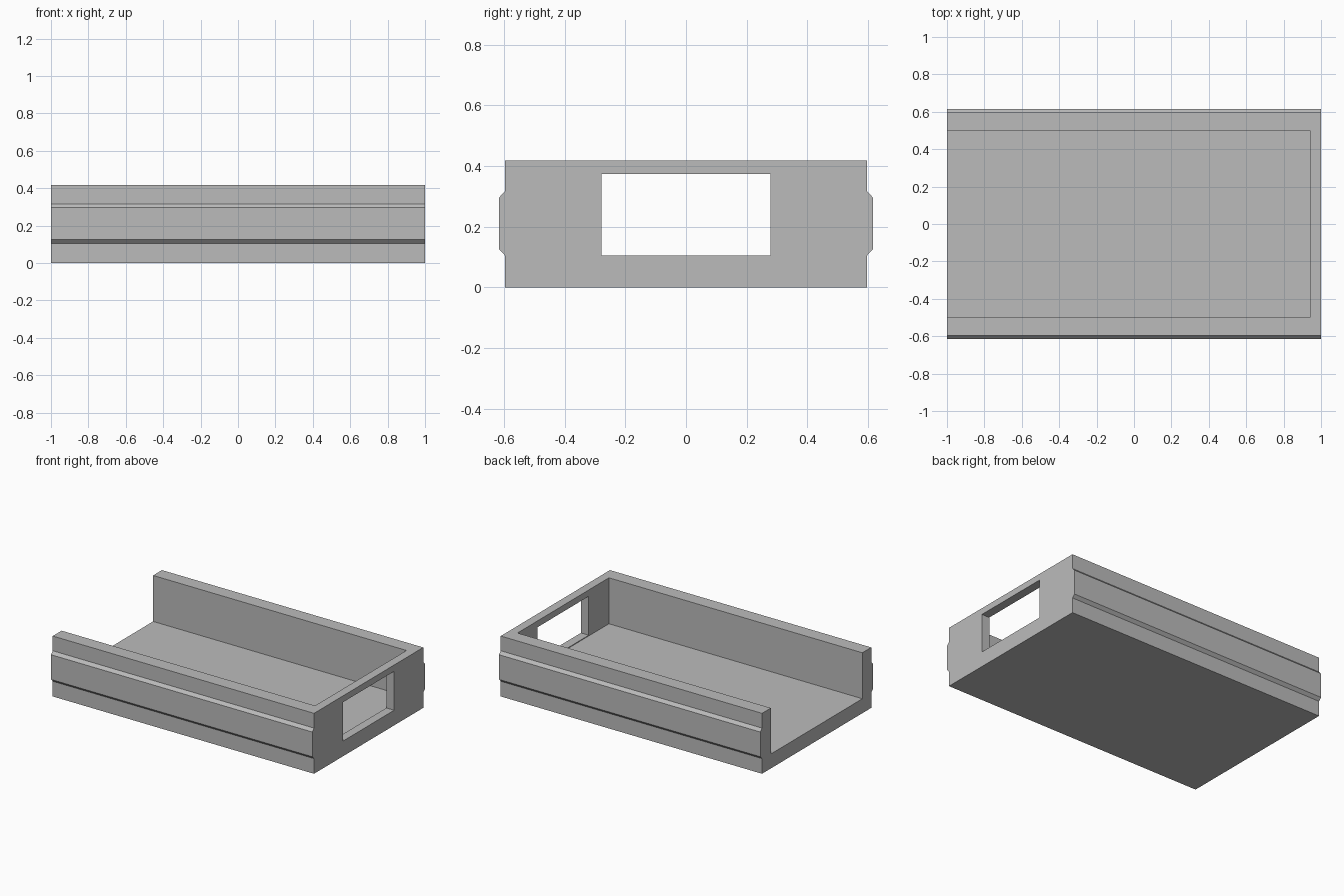
import bpy
import bmesh

if "Cube" in bpy.data.objects:
    bpy.data.objects.remove(bpy.data.objects["Cube"])

LENGTH, HEIGHT = 2.0, 0.418
SIDE, RIB = 0.597, 0.616          # half widths of the body and of its side ribs
FLOOR, INNER, END_WALL = 0.10, 0.50, 0.94

grey = bpy.data.materials.new("plain grey")
grey.use_nodes = True
colour = (0.5, 0.5, 0.5, 1)
grey.diffuse_color = colour
grey.node_tree.nodes["Principled BSDF"].inputs["Base Color"].default_value = colour


def extrude_along_x(name, profile, x0, x1):
    """Solid made by sweeping a (y, z) outline from x0 to x1."""
    bm = bmesh.new()
    face = bm.faces.new([bm.verts.new((x0, y, z)) for y, z in profile])
    swept = bmesh.ops.extrude_face_region(bm, geom=[face])["geom"]
    moved = [v for v in swept if isinstance(v, bmesh.types.BMVert)]
    bmesh.ops.translate(bm, verts=moved, vec=(x1 - x0, 0, 0))
    bmesh.ops.recalc_face_normals(bm, faces=bm.faces)
    mesh = bpy.data.meshes.new(name)
    bm.to_mesh(mesh)
    bm.free()
    mesh.materials.append(grey)
    obj = bpy.data.objects.new(name, mesh)
    bpy.context.collection.objects.link(obj)
    return obj


def rectangle(half_width, bottom, top):
    return [(-half_width, bottom), (half_width, bottom),
            (half_width, top), (-half_width, top)]


def cut(target, cutter):
    cutter.hide_render = True
    mod = target.modifiers.new(cutter.name, "BOOLEAN")
    mod.operation, mod.solver, mod.object = "DIFFERENCE", "EXACT", cutter
    bpy.context.view_layer.objects.active = target
    bpy.ops.object.modifier_apply(modifier=mod.name)
    bpy.data.objects.remove(cutter)


# Body outline with a bevelled rib along each side
right_half = [(SIDE, 0), (SIDE, 0.105), (RIB, 0.125),
              (RIB, 0.296), (SIDE, 0.316), (SIDE, HEIGHT)]
outline = right_half + [(-y, z) for y, z in reversed(right_half)]
tray = extrude_along_x("tray_body", outline, -LENGTH / 2, LENGTH / 2)

# Channel open at the top and at one end
cut(tray, extrude_along_x("channel_cutter", rectangle(INNER, FLOOR, 0.6), -1.2, END_WALL))

# Window through the end wall
cut(tray, extrude_along_x("window_cutter", rectangle(0.279, 0.105, 0.374), 0.8, 1.2))
